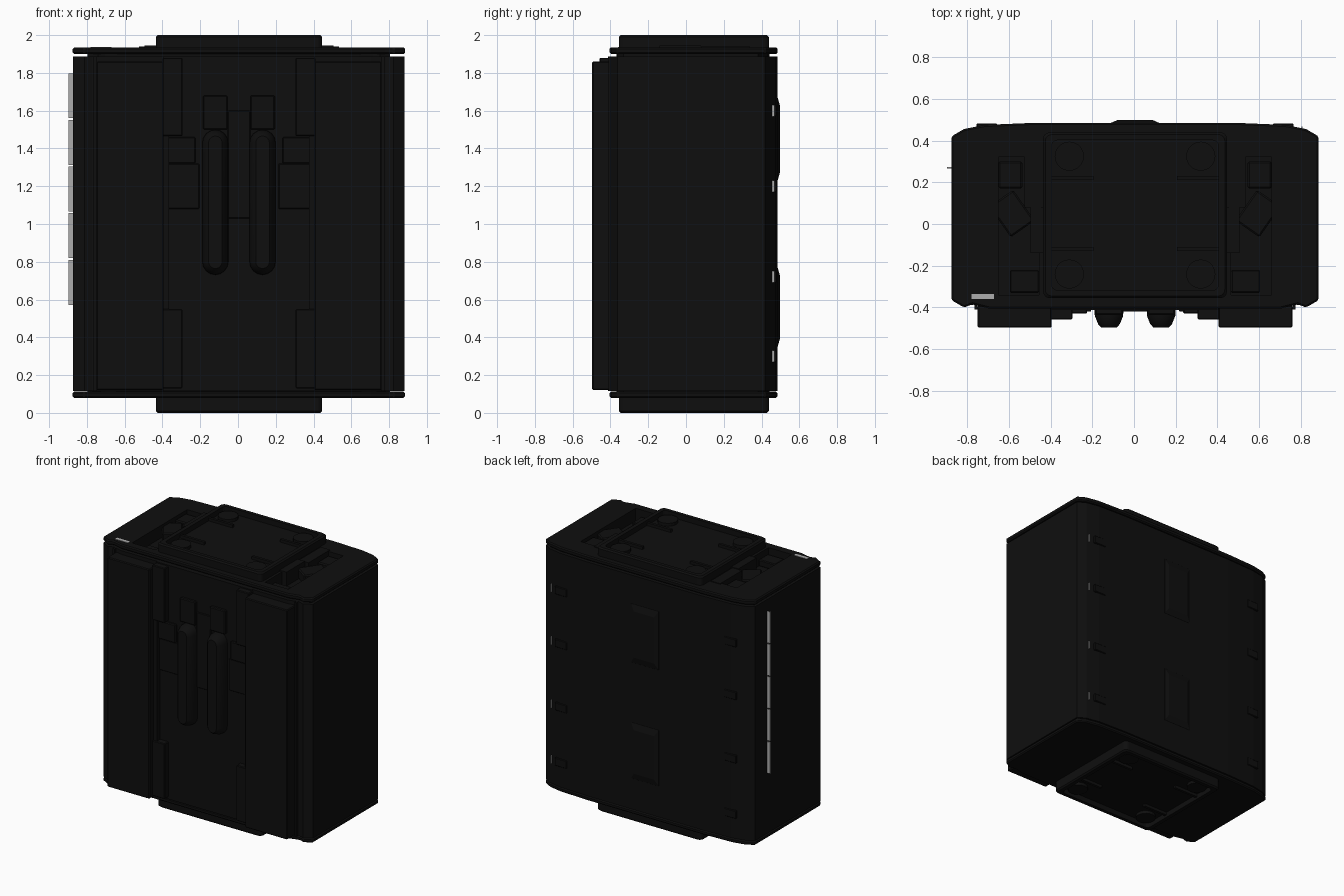
import bpy, bmesh, math
from mathutils import Matrix

cube = bpy.data.objects.get("Cube")
if cube:
    bpy.data.objects.remove(cube, do_unlink=True)

CX = 0.005  # centre line of the case


def material(name, value):
    m = bpy.data.materials.new(name)
    m.use_nodes = True
    colour = (value, value, value, 1)
    m.diffuse_color = colour
    m.node_tree.nodes["Principled BSDF"].inputs["Base Color"].default_value = colour
    return m


BLACK = material("matte black", 0.0045)
GREY = material("light grey", 0.42)


def loft(name, loops, mat=BLACK):
    """Closed solid through rings of equal point count."""
    bm = bmesh.new()
    rings = [[bm.verts.new(p) for p in loop] for loop in loops]
    n = len(rings[0])
    for a, b in zip(rings, rings[1:]):
        for i in range(n):
            bm.faces.new((a[i], a[(i + 1) % n], b[(i + 1) % n], b[i]))
    bm.faces.new(rings[0])
    bm.faces.new(rings[-1])
    bmesh.ops.recalc_face_normals(bm, faces=bm.faces)
    me = bpy.data.meshes.new(name)
    bm.to_mesh(me)
    bm.free()
    me.materials.append(mat)
    ob = bpy.data.objects.new(name, me)
    bpy.context.collection.objects.link(ob)
    return ob


def bevel(ob, width, segments=1):
    mod = ob.modifiers.new("edge", 'BEVEL')
    mod.width, mod.segments, mod.limit_method = width, segments, 'ANGLE'
    return ob


def box(name, x0, x1, y0, y1, z0, z1, edge=0, mat=BLACK):
    ring = [(x0, y0), (x1, y0), (x1, y1), (x0, y1)]
    ob = loft(name, [[(x, y, z) for x, y in ring] for z in (z0, z1)], mat)
    return bevel(ob, edge) if edge else ob


def pair(name, x0, x1, *rest, **kw):
    """Box and its twin across the centre line."""
    return [box("left_" + name, CX + x0, CX + x1, *rest, **kw),
            box("right_" + name, CX - x1, CX - x0, *rest, **kw)]


def cut(ob, cutter):
    cutter.hide_render = True
    cutter.hide_viewport = True
    cutter.display_type = 'WIRE'
    mod = ob.modifiers.new("cut", 'BOOLEAN')
    mod.object, mod.operation, mod.solver = cutter, 'DIFFERENCE', 'EXACT'


def rounded(x, y, cy, r, steps=4):
    """Rounded rectangle outline with half sizes x and y."""
    pts = []
    for k, (sx, sy) in enumerate(((1, 1), (-1, 1), (-1, -1), (1, -1))):
        for i in range(steps + 1):
            a = (k + i / steps) * math.pi / 2
            pts.append((CX + sx * (x - r) + r * math.cos(a),
                        cy + sy * (y - r) + r * math.sin(a)))
    return pts


def disc(name, x, y, r, z0, z1):
    ring = [(x + r * math.cos(t * math.pi / 10), y + r * math.sin(t * math.pi / 10))
            for t in range(20)]
    return loft(name, [[(a, b, z) for a, b in ring] for z in (z0, z1)])


# Plan outline shared by the case and its end caps
half = [(0.70, -0.405), (0.78, -0.385), (0.82, -0.40), (0.88, -0.365),
        (0.88, 0.42), (0.82, 0.455), (0.72, 0.475), (0.48, 0.485)]
outline = [(CX + x, y) for x, y in half] + [(CX - x, y) for x, y in reversed(half)]


def slab(name, z0, z1, s=1.0):
    return loft(name, [[(CX + (x - CX) * s, y * s, z) for x, y in outline] for z in (z0, z1)])


case = slab("case_body", 0.115, 1.888, 0.997)
core = slab("inner_core", 0.09, 1.915, 0.91)
top_cap = bevel(slab("top_cap", 1.9, 1.935), 0.008)
bottom_cap = bevel(slab("bottom_cap", 0.08, 0.112), 0.008)

# Pockets in the top, holding small latches
for side, s in (("left", 1), ("right", -1)):
    xs = sorted((CX + s * 0.46, CX + s * 0.655))
    pocket = box(side + "_pocket_cutter", *xs, -0.34, 0.32, 1.84, 2.05)
    for ob in (case, core, top_cap):
        cut(ob, pocket)
    latch = box(side + "_latch", -0.07, 0.07, -0.09, 0.09, 0, 0.075, 0.008)
    latch.matrix_world = (Matrix.Translation((CX + s * 0.59, 0.05, 1.84))
                          @ Matrix.Rotation(s * math.radians(-35), 4, 'Z'))
pair("latch_block", 0.54, 0.655, 0.17, 0.30, 1.84, 1.915, 0.008)
pair("pocket_foot", 0.46, 0.60, -0.33, -0.22, 1.84, 1.89, 0.006)
pair("pocket_ledge", 0.45, 0.53, 0.08, 0.34, 1.84, 1.94)
pair("pocket_clip", 0.44, 0.50, -0.14, 0.08, 1.84, 1.945)
box("cap_inlay", -0.78, -0.67, -0.36, -0.335, 1.932, 1.938, mat=GREY)

# Raised end frames with a shallow recess and corner studs
for name, outer, floor, base in (("top", 2.0, 1.96, 1.93), ("bottom", 0.0, 0.04, 0.085)):
    way = 1 if name == "top" else -1
    ring, small = rounded(0.44, 0.397, 0.042, 0.03), rounded(0.43, 0.387, 0.042, 0.03)
    frame = loft(name + "_frame", [[(x, y, base) for x, y in ring],
                                   [(x, y, outer - way * 0.01) for x, y in ring],
                                   [(x, y, outer) for x, y in small]])
    hole = rounded(0.40, 0.36, 0.042, 0.03)
    cut(frame, loft(name + "_frame_cutter",
                    [[(x, y, z) for x, y in hole] for z in (floor, outer + way * 0.1)]))
    lo, hi = sorted((floor - way * 0.005, floor + way * 0.022))
    for sx in (1, -1):
        for y in (0.325, -0.24):
            disc(name + "_stud", CX + sx * 0.315, y, 0.07, lo, hi)
    for y in (-0.13, 0.21):
        pair(name + "_rail", 0.20, 0.40, y, y + 0.02, lo, hi)

# Stepped plates on the front
pair("front_panel", 0.40, 0.755, -0.497, -0.39, 0.12, 1.86, 0.006)
pair("side_trim", 0.755, 0.77, -0.41, -0.37, 0.115, 1.888)
pair("upper_step", 0.30, 0.405, -0.458, -0.39, 1.465, 1.88, 0.005)
pair("lower_step", 0.30, 0.405, -0.458, -0.39, 0.13, 0.55, 0.005)
pair("middle_step", 0.37, 0.405, -0.45, -0.39, 0.55, 1.465)
pair("front_plate", 0.21, 0.39, -0.42, -0.39, 1.08, 1.32, 0.004)
pair("front_tab", 0.23, 0.39, -0.43, -0.39, 1.32, 1.46, 0.006)
pair("handle_mount", 0.06, 0.19, -0.435, -0.39, 1.5, 1.68, 0.006)
box("front_bridge", CX - 0.06, CX + 0.06, -0.42, -0.39, 1.03, 1.6, 0.004)
box("front_skin", CX - 0.40, CX + 0.40, -0.412, -0.38, 0.115, 1.888)

# Two upright grips with rounded ends
for side, x in (("left", CX + 0.125), ("right", CX - 0.125)):
    loops = []
    for r, y in ((0.07, -0.39), (0.068, -0.44), (0.052, -0.48), (0.036, -0.497)):
        arc = [i * math.pi / 8 for i in range(9)]
        loops.append([(x + r * math.cos(a), y, 1.43 + r * math.sin(a)) for a in arc]
                     + [(x - r * math.cos(a), y, 0.80 - r * math.sin(a)) for a in arc])
    grip = loft(side + "_grip", loops)
    bpy.context.view_layer.objects.active = grip
    bpy.ops.object.select_all(action='DESELECT')
    grip.select_set(True)
    bpy.ops.object.shade_smooth_by_angle(angle=math.radians(40))

# Back spine pads and clips
for z0, z1 in ((0.34, 0.78), (1.22, 1.68)):
    loops = []
    for w, inset, y in ((0.12, 0, 0.475), (0.115, 0.01, 0.485), (0.085, 0.055, 0.498)):
        loops.append([(CX - w, y, z0 + inset), (CX + w, y, z0 + inset),
                      (CX + w, y, z1 - inset), (CX - w, y, z1 - inset)])
    loft("spine_pad", loops)
for z in (0.3, 0.72, 1.2, 1.6):
    pair("back_clip", 0.66, 0.76, 0.45, 0.481, z - 0.03, z + 0.03, 0.004)
    box("back_slit", CX + 0.797, CX + 0.803, 0.455, 0.468, z - 0.03, z + 0.03, mat=GREY)

# Row of thin strips along the right side
for i in range(5):
    z = 0.572 + i * 0.247
    box("side_strip", -0.897, -0.87, 0.265, 0.273, z, z + 0.238, mat=GREY)
